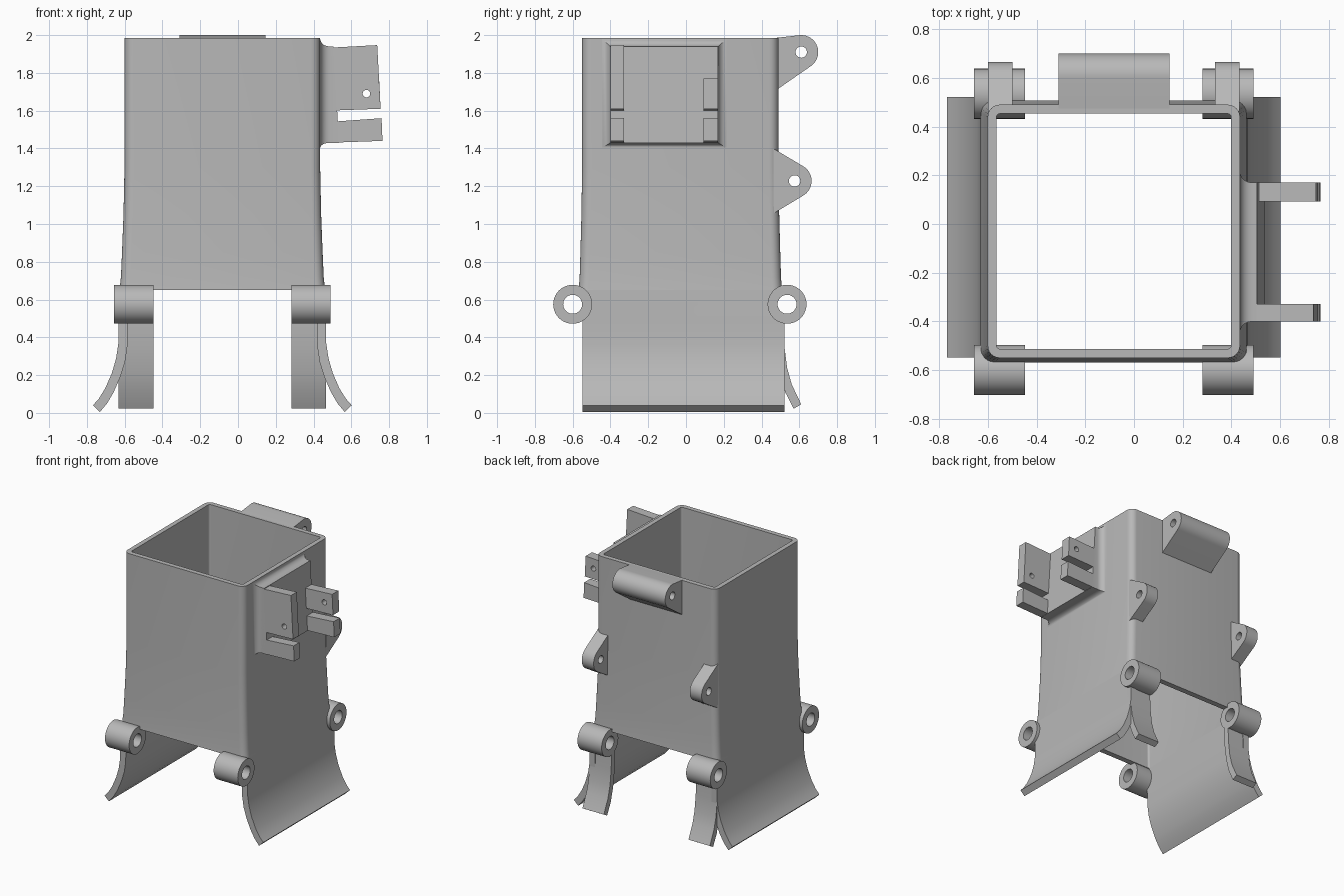
import bpy, bmesh
from math import sin, cos, pi, radians

if "Cube" in bpy.data.objects:
    bpy.data.objects.remove(bpy.data.objects["Cube"])

grey = bpy.data.materials.new("plain grey")
grey.use_nodes = True
colour = (0.48, 0.48, 0.48, 1)
grey.diffuse_color = colour
grey.node_tree.nodes["Principled BSDF"].inputs["Base Color"].default_value = colour

CX, CY = -0.083, -0.03        # centre of the square tube


def loft(name, rings, closed=False):
    """Skin equal-length rings; cap the ends, or join last to first."""
    bm = bmesh.new()
    vs = [[bm.verts.new(p) for p in ring] for ring in rings]
    pairs = list(zip(vs, vs[1:])) + ([(vs[-1], vs[0])] if closed else [])
    for a, b in pairs:
        for i in range(len(a)):
            j = (i + 1) % len(a)
            bm.faces.new((a[i], a[j], b[j], b[i]))
    if not closed:
        bm.faces.new(vs[0])
        bm.faces.new(vs[-1])
    bmesh.ops.recalc_face_normals(bm, faces=bm.faces)
    me = bpy.data.meshes.new(name)
    bm.to_mesh(me)
    bm.free()
    me.materials.append(grey)
    me.shade_smooth()
    me.set_sharp_from_angle(angle=radians(30))
    ob = bpy.data.objects.new(name, me)
    bpy.context.scene.collection.objects.link(ob)
    return ob


def prism(name, pts, axis, lo, hi):
    """Extrude a 2D outline along x or y; its second coordinate is z."""
    def place(p, t):
        return (t, p[0], p[1]) if axis == "x" else (p[0], t, p[1])
    return loft(name, [[place(p, t) for p in pts] for t in (lo, hi)])


def arc(u, v, r, a0, a1, n):
    return [(u + r * cos(radians(a0 + (a1 - a0) * i / n)),
             v + r * sin(radians(a0 + (a1 - a0) * i / n))) for i in range(n + 1)]


def circle(u, v, r, n=40):
    return arc(u, v, r, 0, 360, n)[:-1]


def bore(ob, u, v, r, axis):
    """Drill a round hole through the part."""
    cutter = prism("cutter", circle(u, v, r), axis, -2, 2)
    cutter.hide_render = True
    mod = ob.modifiers.new("hole", "BOOLEAN")
    mod.operation, mod.solver, mod.object = "DIFFERENCE", "EXACT", cutter
    bpy.context.view_layer.objects.active = ob
    bpy.ops.object.modifier_apply(modifier=mod.name)
    bpy.data.objects.remove(cutter)
    ob.data.set_sharp_from_angle(angle=radians(30))


def rounded(hx, hy, r, z):
    pts = []
    for k, (sx, sy) in enumerate(((1, 1), (-1, 1), (-1, -1), (1, -1))):
        pts += arc(CX + sx * (hx - r), CY + sy * (hy - r), r, 90 * k, 90 * k + 90, 6)
    return [(x, y, z) for x, y in pts]


# Square tube, flaring gently toward its lower rim
levels = [(0.65, 1), (0.72, 0.72), (0.85, 0.5), (1.05, 0.2), (1.3, 0), (1.985, 0)]
outer = [rounded(0.518 + 0.026 * f, 0.52 + 0.018 * f, 0.05, z) for z, f in levels]
inner = [rounded(0.482 + 0.015 * f, 0.483 + 0.012 * f, 0.015, z) for z, f in levels]
loft("square_tube", outer + inner[::-1], closed=True)

# Side skirts that curl outward, as half-width and height
skirt_out = [(0.544, 0.65), (0.55, 0.5), (0.55, 0.37), (0.562, 0.29), (0.585, 0.21),
             (0.62, 0.13), (0.654, 0.075), (0.685, 0.04)]
skirt_in = [(0.648, 0.005), (0.61, 0.05), (0.575, 0.11), (0.54, 0.19),
            (0.515, 0.27), (0.503, 0.35), (0.5, 0.5), (0.497, 0.65)]
for side, s in (("left", 1), ("right", -1)):
    pts = [(CX + s * x, z) for x, z in skirt_out + skirt_in]
    skirt = prism(side + "_skirt", pts, "y", -0.548, 0.522)
    bore(skirt, 0.535, 0.575, 0.052, "x")

# Curled strips under the rear hinges
strip = [(0.515, 0.49), (0.52, 0.36), (0.535, 0.24), (0.56, 0.15), (0.61, 0.045),
         (0.57, 0.022), (0.525, 0.11), (0.495, 0.22), (0.475, 0.36), (0.47, 0.49)]
# Hinge barrels at the four lower corners, and lugs halfway up the back
for side, s in (("left", 1), ("right", -1)):
    a, b = sorted((CX + s * 0.365, CX + s * 0.55))
    prism(side + "_rear_strip", strip, "x", a, b)
    a, b = sorted((CX + s * 0.365, CX + s * 0.573))
    for end, y in (("front", -0.6), ("rear", 0.535)):
        barrel = prism(f"{side}_{end}_hinge_barrel", circle(y, 0.575, 0.103), "x", a, b)
        bore(barrel, y, 0.575, 0.05, "x")
    a, b = sorted((CX + s * 0.415, CX + s * 0.517))
    lug = prism(side + "_rear_lug", [(0.462, 1.055)] + arc(0.575, 1.228, 0.09, -60, 60, 16)
                + [(0.462, 1.4)], "x", a, b)
    bore(lug, 0.575, 1.228, 0.03, "x")

# Wide lug at the top of the back
top_lug = prism("top_lug", [(0.465, 1.7)] + arc(0.61, 1.91, 0.09, -56, 96, 20)
                + [(0.465, 1.984)], "x", -0.31, 0.145)
bore(top_lug, 0.61, 1.91, 0.03, "x")

# Bracket pad on the left wall, with a concave fillet round its foot
R = 0.05


def pad_ring(e, top_x, bottom_x):
    y0, y1, z0, z1 = -0.4 - e, 0.17 + e, 1.43 - e * 0.6, 1.94 + e * 0.88
    return [(bottom_x, y0, z0), (bottom_x, y1, z0), (top_x, y1, z1), (top_x, y0, z1)]


rings = [pad_ring(R, 0.41, 0.41)]
for k in range(6):
    a = k / 5 * pi / 2
    x = 0.434 + R * (1 - cos(a))
    rings.append(pad_ring(R * (1 - sin(a)), x, x))
rings.append(pad_ring(0, 0.505, 0.535))
loft("bracket_pad", rings)

# Two pairs of bracket blades, the upper rear one shorter
low = [(0.48, 1.43), (0.765, 1.44), (0.76, 1.56), (0.48, 1.54)]
tall = [(0.48, 1.6), (0.755, 1.61), (0.737, 1.947), (0.48, 1.933)]
short = [(0.48, 1.6), (0.755, 1.61), (0.747, 1.77), (0.48, 1.755)]
for end, y0, y1, high in (("front", -0.4, -0.328, tall), ("rear", 0.093, 0.17, short)):
    prism(end + "_lower_blade", low, "y", y0, y1)
    blade = prism(end + "_upper_blade", high, "y", y0, y1)
    bore(blade, 0.68, 1.69, 0.02, "y")
